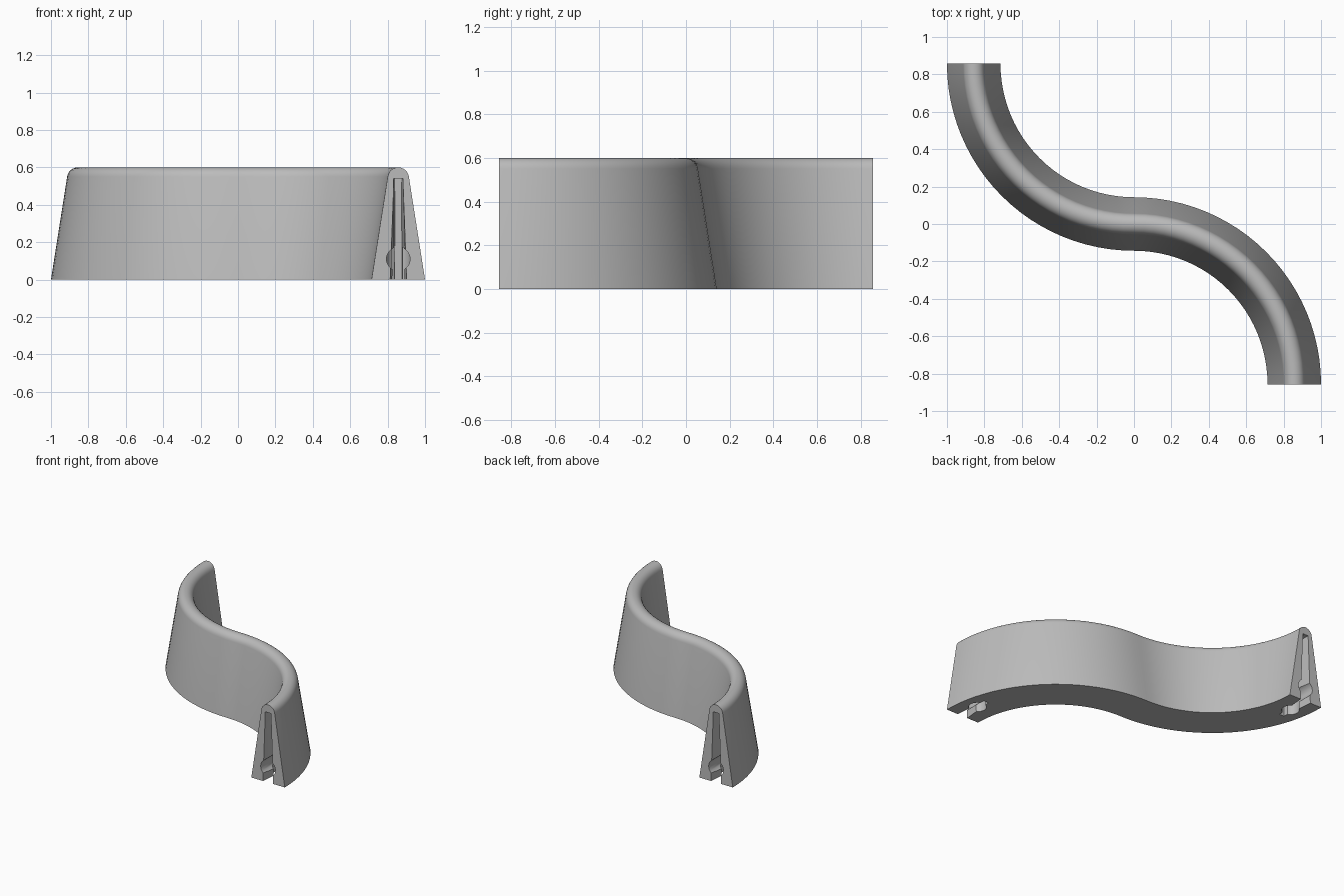
import bpy, bmesh, math
from mathutils import Matrix, Vector

default_cube = bpy.data.objects.get("Cube")
if default_cube:
    bpy.data.objects.remove(default_cube)

R = 0.857          # radius of each quarter bend
STEPS = 24         # segments per quarter bend

grey = bpy.data.materials.new("light grey")
grey.use_nodes = True
colour = (0.5, 0.5, 0.5, 1)
grey.diffuse_color = colour
grey.node_tree.nodes["Principled BSDF"].inputs["Base Color"].default_value = colour


def add_object(name, bm):
    bmesh.ops.recalc_face_normals(bm, faces=bm.faces)
    mesh = bpy.data.meshes.new(name)
    bm.to_mesh(mesh)
    bm.free()
    mesh.materials.append(grey)
    obj = bpy.data.objects.new(name, mesh)
    bpy.context.collection.objects.link(obj)
    return obj


# Tapered wall section with a rounded crest: (offset from centre line, height)
crest = 0.057
profile = [(0.143, 0)]
for i in range(13):
    a = math.radians(8 + 164 * i / 12)
    profile.append((crest * math.cos(a), 0.6 - crest + crest * math.sin(a)))
profile.append((-0.143, 0))

# S-shaped centre line: two opposite quarter bends, as (point, sideways direction)
path = []
for i in range(STEPS + 1):
    a = math.pi + math.pi / 2 * i / STEPS
    side = Vector((math.cos(a), math.sin(a), 0))
    path.append((Vector((0, R, 0)) + R * side, side))
for i in range(1, STEPS + 1):
    a = math.pi / 2 * (1 - i / STEPS)
    side = Vector((math.cos(a), math.sin(a), 0))
    path.append((Vector((0, -R, 0)) + R * side, -side))

# Sweep the section along the centre line
bm = bmesh.new()
rings = [[bm.verts.new(p + side * u + Vector((0, 0, z))) for u, z in profile]
         for p, side in path]
for r0, r1 in zip(rings, rings[1:]):
    for j in range(len(profile)):
        k = (j + 1) % len(profile)
        bm.faces.new((r0[j], r0[k], r1[k], r1[j]))
bm.faces.new(rings[0])
bm.faces.new(rings[-1])
wall = add_object("curved_wall", bm)


def slot_cutter(turn):
    """Wedge slot, open at the end face and the underside."""
    bm = bmesh.new()
    def ring(y, bottom, top):
        return [bm.verts.new((R + x, y, z)) for x, z in
                ((-bottom, -0.02), (bottom, -0.02), (top, 0.54), (-top, 0.54))]
    a = ring(-R - 0.02, 0.046, 0.025)
    b = ring(-R + 0.26, 0.02, 0.017)
    bm.faces.new(a)
    bm.faces.new(b)
    for j in range(4):
        k = (j + 1) % 4
        bm.faces.new((a[j], a[k], b[k], b[j]))
    bm.transform(turn)
    return add_object("slot_cutter", bm)


def pipe_cutter(turn, start, end):
    """Round channel between two points."""
    start, end = Vector(start), Vector(end)
    axis = end - start
    place = (Matrix.Translation((start + end) / 2)
             @ axis.to_track_quat('Z', 'Y').to_matrix().to_4x4())
    bm = bmesh.new()
    bmesh.ops.create_cone(bm, cap_ends=True, segments=32, radius1=0.063,
                          radius2=0.063, depth=axis.length, matrix=turn @ place)
    return add_object("pipe_cutter", bm)


# Matching slot and elbow channel at both ends
cutters = []
for turn in (Matrix.Identity(4), Matrix.Rotation(math.pi, 4, 'Z')):
    cutters += [slot_cutter(turn),
                pipe_cutter(turn, (R, -R - 0.02, 0.11), (R, -R + 0.17, 0.11)),
                pipe_cutter(turn, (R, -R + 0.165, -0.02), (R, -R + 0.165, 0.171))]

bpy.context.view_layer.objects.active = wall
wall.select_set(True)
for cutter in cutters:
    cutter.hide_render = True
    mod = wall.modifiers.new("cut", 'BOOLEAN')
    mod.operation = 'DIFFERENCE'
    mod.solver = 'EXACT'
    mod.object = cutter
    bpy.ops.object.modifier_apply(modifier=mod.name)
for cutter in cutters:
    bpy.data.objects.remove(cutter)

# Smooth sweep, crisp ends and cut edges
bpy.ops.object.select_all(action='DESELECT')
wall.select_set(True)
bpy.ops.object.shade_smooth_by_angle(angle=math.radians(30))
